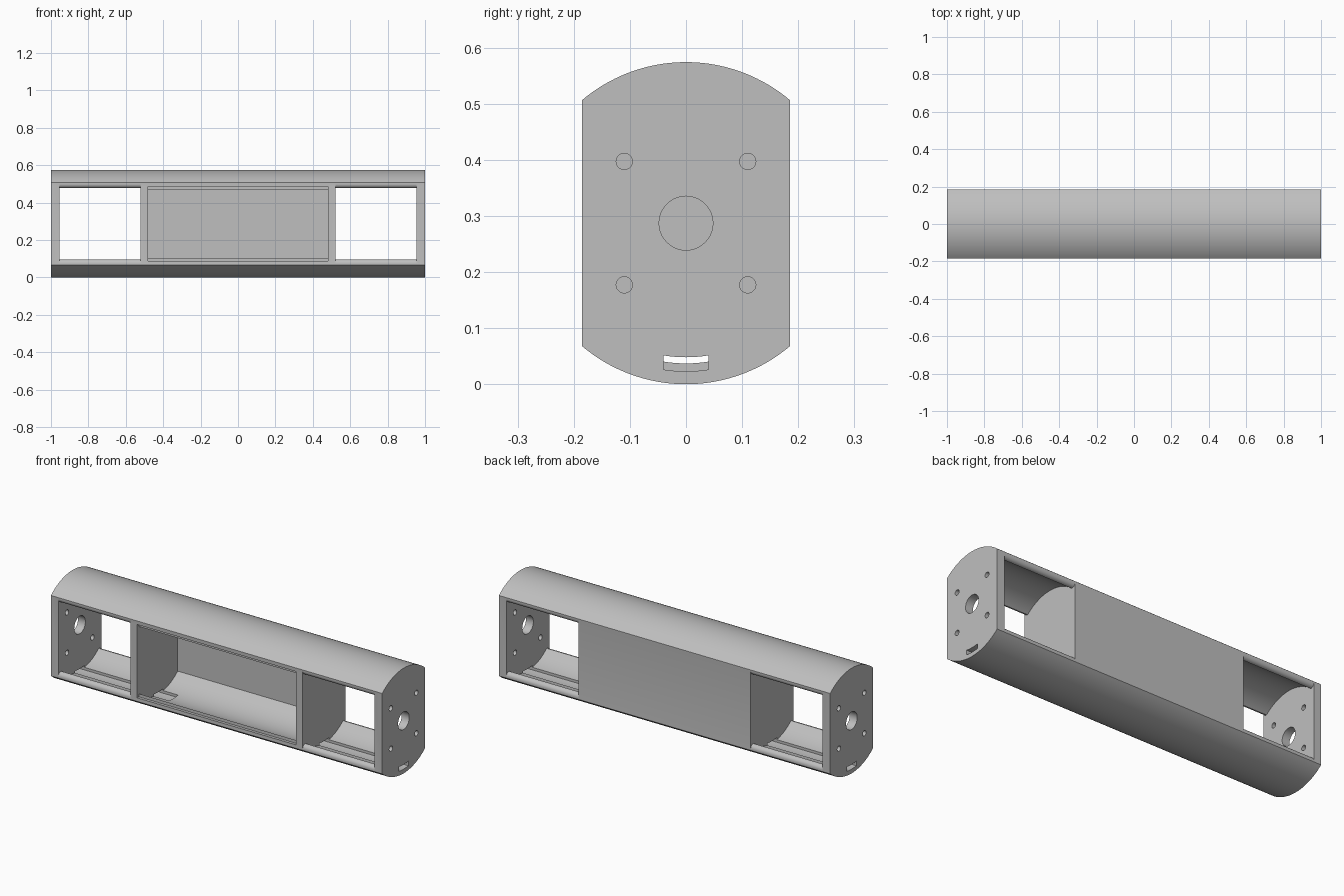
import bpy, bmesh, math

cube = bpy.data.objects.get("Cube")
if cube:
    bpy.data.objects.remove(cube, do_unlink=True)

R, BORE, FLAT, MID = 0.287, 0.25, 0.185, 0.287   # shell, bore, flat offset, axis height

grey = bpy.data.materials.new("plain grey")
grey.use_nodes = True
grey.diffuse_color = (0.52, 0.52, 0.52, 1)
grey.node_tree.nodes["Principled BSDF"].inputs["Base Color"].default_value = grey.diffuse_color


def prism(name, profile, x0, x1):
    """Extrude a (y, height above axis) profile along x."""
    bm = bmesh.new()
    face = bm.faces.new([bm.verts.new((x0, y, MID + h)) for y, h in profile])
    ext = bmesh.ops.extrude_face_region(bm, geom=[face])["geom"]
    bmesh.ops.translate(bm, vec=(x1 - x0, 0, 0),
                        verts=[v for v in ext if isinstance(v, bmesh.types.BMVert)])
    bmesh.ops.recalc_face_normals(bm, faces=bm.faces)
    mesh = bpy.data.meshes.new(name)
    bm.to_mesh(mesh)
    bm.free()
    mesh.materials.append(grey)
    obj = bpy.data.objects.new(name, mesh)
    bpy.context.collection.objects.link(obj)
    return obj


def arc(r, a0, a1, n, cy=0.0, ch=0.0):
    """Arc points; angle is measured from straight up towards +y."""
    angles = [a0 + (a1 - a0) * i / n for i in range(n + 1)]
    return [(cy + r * math.sin(a), ch + r * math.cos(a)) for a in angles]


def upside_down(points):
    return [(y, -h) for y, h in reversed(points)]


def cut(body, cutter):
    bpy.context.view_layer.objects.active = body
    mod = body.modifiers.new("cut", 'BOOLEAN')
    mod.operation, mod.solver, mod.object = 'DIFFERENCE', 'EXACT', cutter
    bpy.ops.object.modifier_apply(modifier=mod.name)
    bpy.data.objects.remove(cutter, do_unlink=True)


# Outer body: a round bar with two flats
half = math.asin(FLAT / R)
top = arc(R, -half, half, 40)
body = prism("housing", top + upside_down(top), -1, 1)

# Side bay section: round bore ending in rolled lips at the flats
crest, roll = 0.1625, 0.0225
a = math.asin(crest / BORE)
crest_h = BORE * math.cos(a)
lip = arc(roll, math.pi, math.pi / 2, 8, crest, crest_h + roll)[1:]
lip.append((0.22, crest_h + roll))
left_lip = [(-y, h) for y, h in reversed(lip)]
bay_top = left_lip + arc(BORE, -a, a, 36) + lip
bay = bay_top + upside_down(bay_top)

# Middle compartment: bore with a flat back wall, open at the front
back = math.asin(0.165 / BORE)
front = math.asin(0.178 / BORE)
room_top = arc(BORE, -front, back, 36)
cut(body, prism("compartment_cutter", room_top + upside_down(room_top), -0.48, 0.48))
# Shallow seat for a lid around the front opening
seat = [(-0.22, -0.2), (-0.22, 0.2), (-0.17, 0.2), (-0.17, -0.2)]
cut(body, prism("lid_seat_cutter", seat, -0.48, 0.48))

for side in (-1, 1):
    cut(body, prism("bay_cutter", bay, side * 0.52, side * 0.955))
    # Shaft hole and four screw holes in the end plate
    holes = [(0, 0, 0.048, 40)]
    holes += [(y, h, 0.0145, 20) for y in (-0.11, 0.11) for h in (-0.11, 0.11)]
    for y, h, r, n in holes:
        ring = arc(r, 0, math.tau, n, y, h)[:-1]
        cut(body, prism("hole_cutter", ring, side * 0.9, side * 1.05))
    # Curved cable slot along the floor into the compartment
    outer, inner = 0.264, 0.239
    w0, w1 = math.asin(0.04 / outer), math.asin(0.04 / inner)
    slot = arc(outer, math.pi - w0, math.pi + w0, 8) + arc(inner, math.pi + w1, math.pi - w1, 8)
    cut(body, prism("slot_cutter", slot, side * 0.39, side * 1.05))

bpy.ops.object.select_all(action='DESELECT')
body.select_set(True)
bpy.context.view_layer.objects.active = body
bpy.ops.object.shade_smooth_by_angle(angle=math.radians(25))
